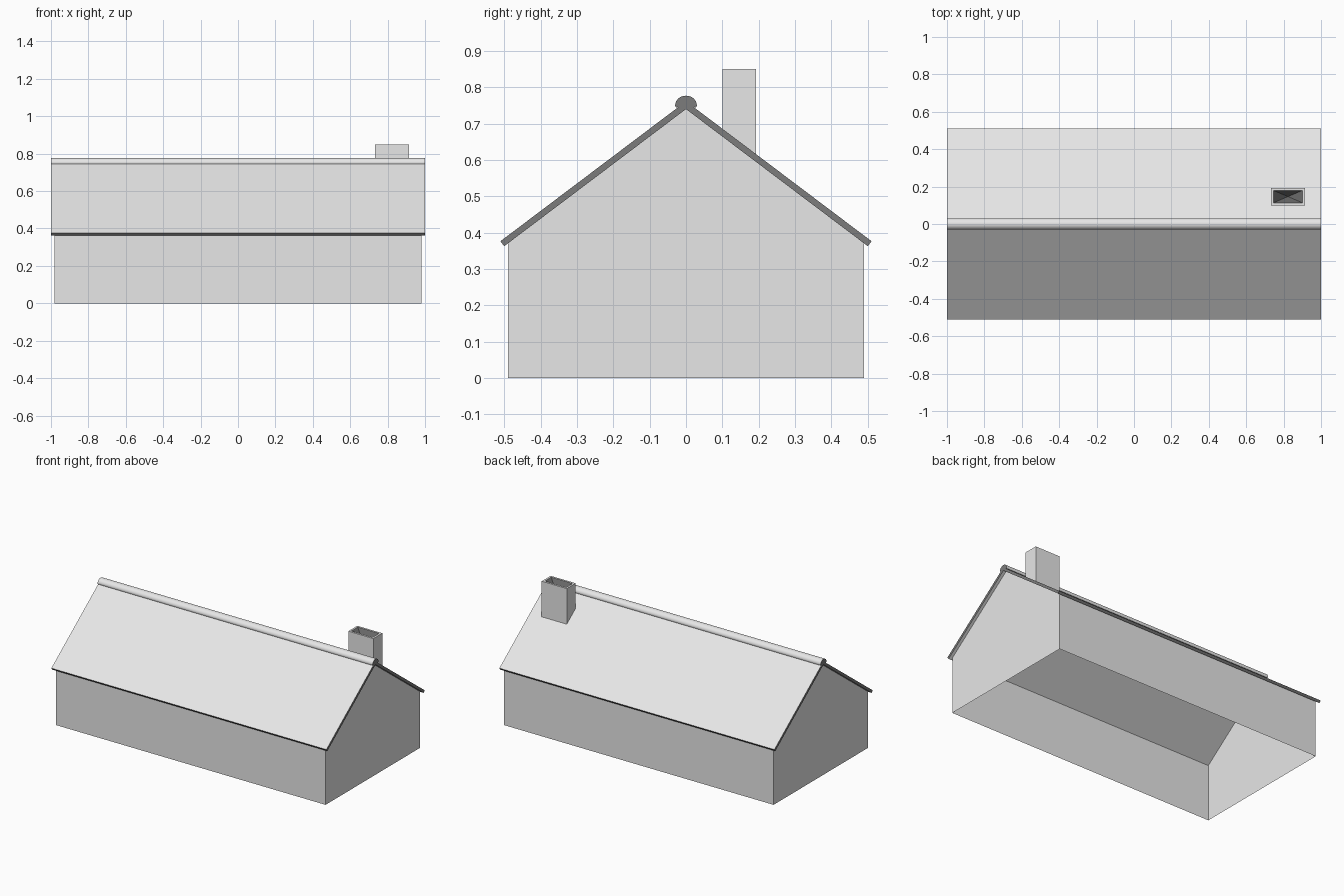
import bpy, bmesh, math
from mathutils import Vector

if "Cube" in bpy.data.objects:
    bpy.data.objects.remove(bpy.data.objects["Cube"])

def material(name, v):
    m = bpy.data.materials.new(name)
    m.diffuse_color = (v, v, v, 1)
    m.use_nodes = True
    m.node_tree.nodes["Principled BSDF"].inputs["Base Color"].default_value = m.diffuse_color
    return m

LIGHT = material("light grey", 0.8)
DARK = material("dark grey", 0.2)

def finish(name, bm, is_dark):
    """Turn a bmesh into an object; faces matching is_dark get the dark colour."""
    bm.normal_update()
    for f in bm.faces:
        f.material_index = int(is_dark(f))
    me = bpy.data.meshes.new(name)
    bm.to_mesh(me)
    bm.free()
    me.materials.append(LIGHT)
    me.materials.append(DARK)
    ob = bpy.data.objects.new(name, me)
    bpy.context.collection.objects.link(ob)
    return ob

def extrude_x(profile, half):
    """Closed prism of a (y, z) profile running from -half to +half along x."""
    bm = bmesh.new()
    face = bm.faces.new([bm.verts.new((-half, y, z)) for y, z in profile])
    ext = bmesh.ops.extrude_face_region(bm, geom=[face], use_keep_orig=True)
    moved = [v for v in ext["geom"] if isinstance(v, bmesh.types.BMVert)]
    bmesh.ops.translate(bm, verts=moved, vec=(2 * half, 0, 0))
    bmesh.ops.recalc_face_normals(bm, faces=bm.faces)
    bm.normal_update()
    return bm

APEX, SLOPE = 0.74, 0.754          # underside of the roof
def under(y):
    return APEX - SLOPE * abs(y)

# Walls: hollow gabled shell, open below and under the roof
bm = extrude_x([(-0.49, 0), (0.49, 0), (0.49, under(0.49)), (0, APEX), (-0.49, under(0.49))], 0.98)
bmesh.ops.delete(bm, geom=[f for f in bm.faces if abs(f.normal.z) > 0.3], context='FACES')
finish("walls", bm, lambda f: False)

# Roof: thin chevron with dark cut edges
ey, ez = 0.50, under(0.50)
ty, tz = ey + 0.0105, ez + 0.0136
top = tz + SLOPE * ty
bm = extrude_x([(-ey, ez), (0, APEX), (ey, ez), (ty, tz), (0, top), (-ty, tz)], 1.0)
finish("roof", bm, lambda f: abs(f.normal.z) < 0.7)

# Ridge cap: rounded top with dark ends
arc = [(0.03 * math.cos(math.pi * i / 12), 0.75 + 0.027 * math.sin(math.pi * i / 12)) for i in range(13)]
bm = extrude_x(arc + [(-0.027, 0.744), (0, 0.752), (0.027, 0.744)], 1.0)
cap = finish("ridge_cap", bm, lambda f: abs(f.normal.x) > 0.9)
bpy.context.view_layer.objects.active = cap
cap.select_set(True)
bpy.ops.object.shade_smooth_by_angle(angle=math.radians(35))

# Chimney: box following the roof slope, with a dark tapered flue
y0, y1 = 0.10, 0.193
bm = extrude_x([(y0, under(y0) + 0.01), (y1, under(y1) + 0.01), (y1, 0.85), (y0, 0.85)], 0.091)
bmesh.ops.translate(bm, verts=bm.verts, vec=(0.823, 0, 0))
lid = max(bm.faces, key=lambda f: f.calc_center_median().z)
bmesh.ops.inset_region(bm, faces=[lid], thickness=0.019)
flue = bmesh.ops.poke(bm, faces=[lid])
for v in flue["verts"]:
    v.co.z -= 0.12
tip = flue["verts"][0].co.copy()
finish("chimney", bm, lambda f: any((v.co - tip).length < 1e-5 for v in f.verts))
